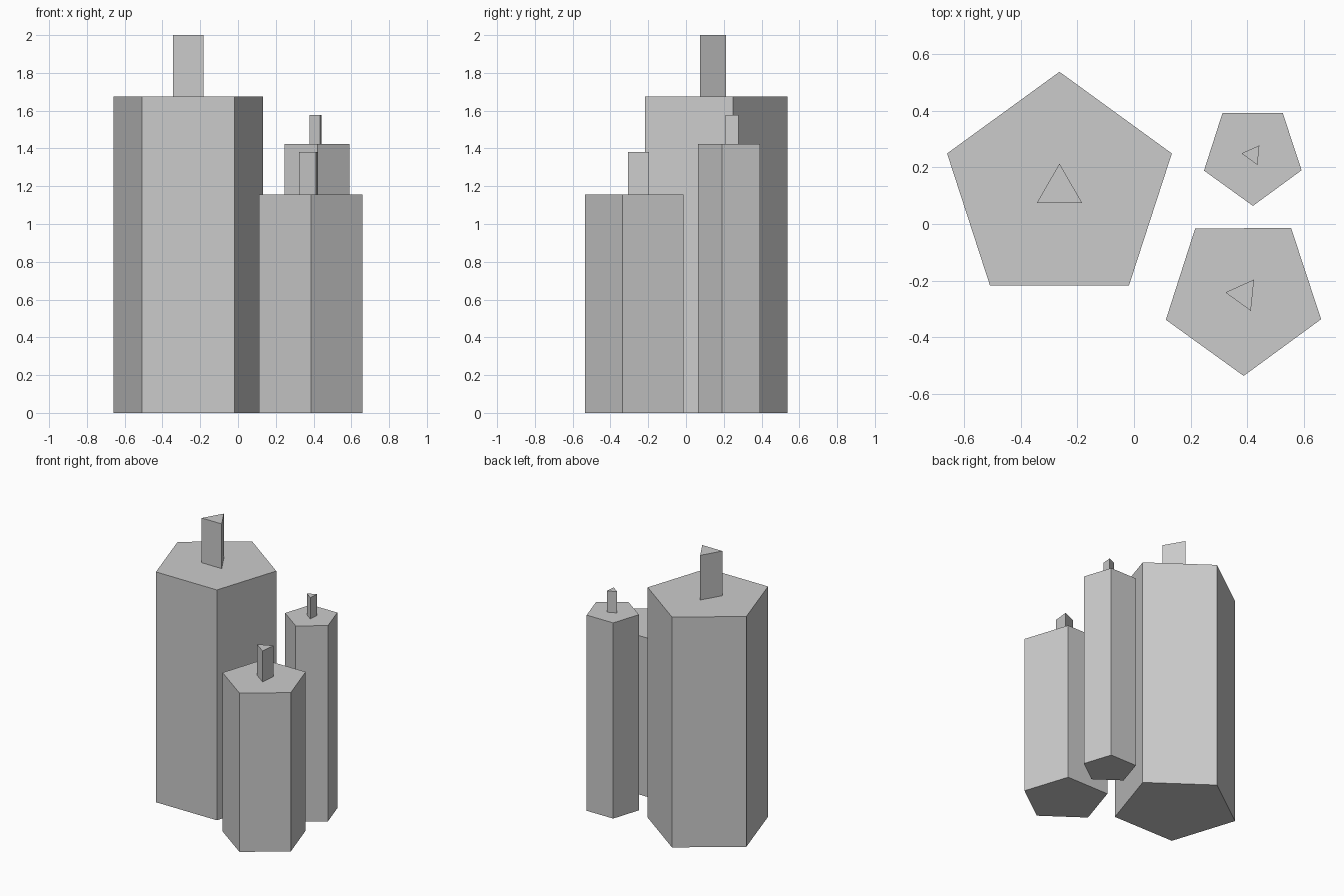
import bpy, math

if "Cube" in bpy.data.objects:
    bpy.data.objects.remove(bpy.data.objects["Cube"])


def prism(name, sides, radius, x, y, z0, z1, angle):
    """Upright prism with one corner pointing at `angle` degrees."""
    ring = [(radius * math.cos(a), radius * math.sin(a))
            for a in (math.radians(angle + 360 * i / sides) for i in range(sides))]
    verts = [(u, v, z) for z in (0, z1 - z0) for u, v in ring]
    faces = [tuple(reversed(range(sides))), tuple(range(sides, 2 * sides))]
    faces += [(i, (i + 1) % sides, (i + 1) % sides + sides, i + sides)
              for i in range(sides)]
    mesh = bpy.data.meshes.new(name)
    mesh.from_pydata(verts, [], faces)
    obj = bpy.data.objects.new(name, mesh)
    obj.location = (x, y, z0)
    bpy.context.collection.objects.link(obj)


# Each candle: five-sided wax body with a three-sided wick on top
# name, x, y, body radius, body height, wick radius, wick top, corner angle
candles = [
    ("large", -0.263, 0.120, 0.417, 1.675, 0.093, 2.0, 90),
    ("medium", 0.386, -0.248, 0.288, 1.155, 0.064, 1.38, 54.2),
    ("small", 0.419, 0.245, 0.181, 1.423, 0.040, 1.578, 54.2),
]
for name, x, y, r, h, wick_r, top, angle in candles:
    prism(name + "_candle_body", 5, r, x, y, 0, h, angle)
    prism(name + "_candle_wick", 3, wick_r, x, y, h, top, angle)
